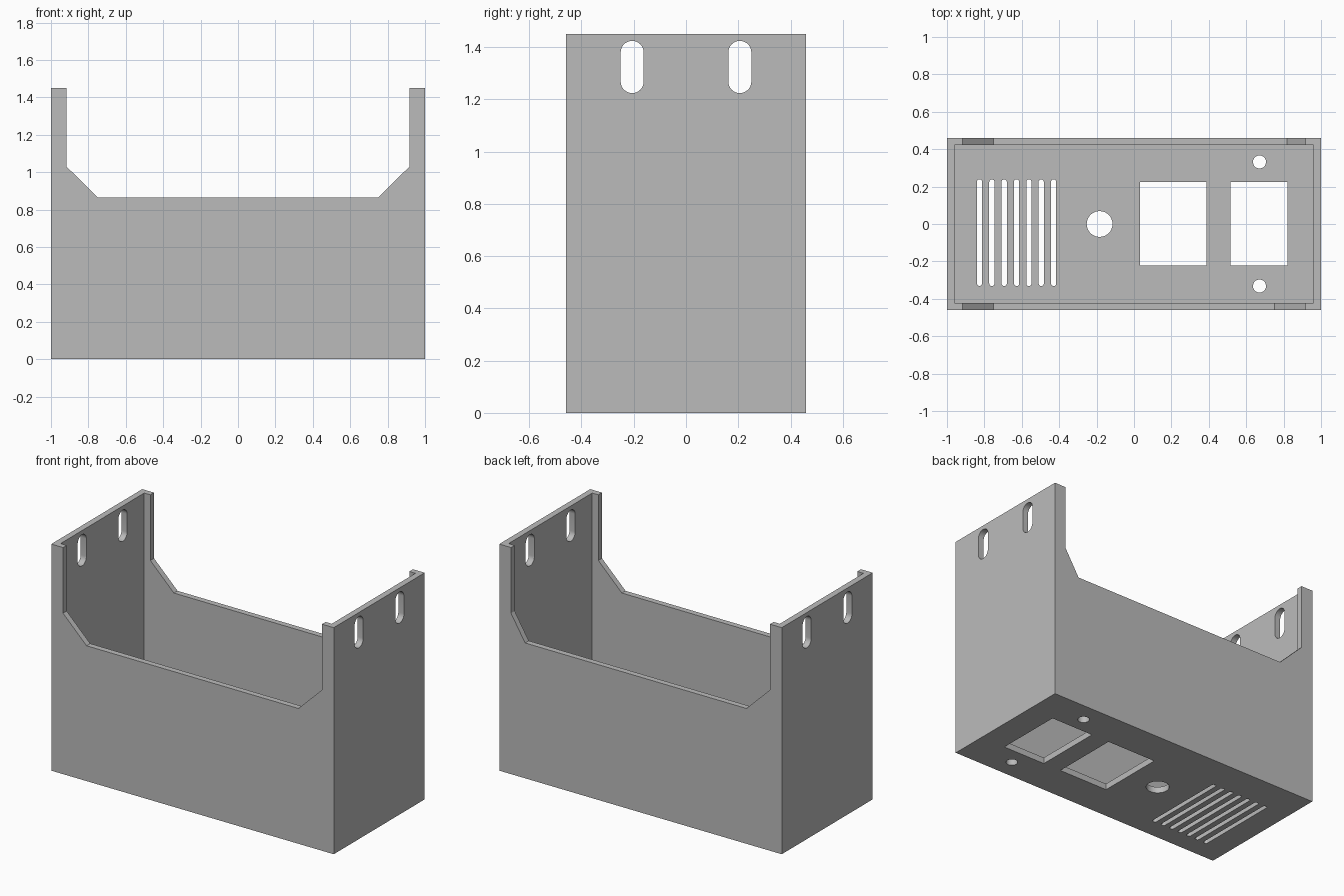
import bpy, bmesh, math
from mathutils import Vector

cube = bpy.data.objects.get("Cube")
if cube:
    bpy.data.objects.remove(cube, do_unlink=True)

HX, HY, HEIGHT, WALL = 1.0, 0.46, 1.45, 0.04

grey = bpy.data.materials.new("plain grey")
grey.use_nodes = True
grey.diffuse_color = (0.5, 0.5, 0.5, 1)
grey.node_tree.nodes["Principled BSDF"].inputs["Base Color"].default_value = (0.5, 0.5, 0.5, 1)


def prism(name, outline, axis, low, high):
    """Extrude a flat outline along one axis."""
    place = {"x": lambda a, b: Vector((low, a, b)),
             "y": lambda a, b: Vector((a, low, b)),
             "z": lambda a, b: Vector((a, b, low))}[axis]
    step = Vector([float(axis == k) for k in "xyz"]) * (high - low)
    bm = bmesh.new()
    face = bm.faces.new([bm.verts.new(place(a, b)) for a, b in outline])
    grown = bmesh.ops.extrude_face_region(bm, geom=[face], use_keep_orig=True)["geom"]
    bmesh.ops.translate(bm, vec=step, verts=[v for v in grown if isinstance(v, bmesh.types.BMVert)])
    bmesh.ops.recalc_face_normals(bm, faces=bm.faces)
    mesh = bpy.data.meshes.new(name)
    bm.to_mesh(mesh)
    bm.free()
    mesh.materials.append(grey)
    obj = bpy.data.objects.new(name, mesh)
    bpy.context.collection.objects.link(obj)
    return obj


def rect(x0, x1, y0, y1):
    return [(x0, y0), (x1, y0), (x1, y1), (x0, y1)]


def slot(cx, low, high, radius, steps=16):
    """Upright round-ended slot; a circle when low equals high."""
    points = []
    for start, cy in ((0, high), (math.pi, low)):
        for i in range(steps + 1):
            if low == high and i == steps:
                continue
            a = start + math.pi * i / steps
            points.append((cx + radius * math.cos(a), cy + radius * math.sin(a)))
    return points


def notch(left, right):
    """Wall opening with sloping lower corners."""
    top = HEIGHT + 0.2
    return [(-0.917, top), (-0.917, 1.03), (left, 0.866),
            (right, 0.866), (0.917, 1.03), (0.917, top)]


body = prism("enclosure_body", rect(-HX, HX, -HY, HY), "z", 0, HEIGHT)
cutters = []


def cut(name, outline, axis, low, high):
    cutters.append(prism(name, outline, axis, low, high))


# Open interior and the low front and back walls
cut("cavity", rect(-HX + WALL, HX - WALL, -HY + 0.037, HY - 0.037), "z", WALL, HEIGHT + 0.2)
cut("front_notch", notch(-0.75, 0.75), "y", -0.6, -0.3)
cut("back_notch", notch(-0.75, 0.817), "y", 0.3, 0.6)

# Mounting slots through both end walls
for y in (-0.206, 0.206):
    cut("mounting_slot", slot(y, 1.268, 1.38, 0.044), "x", -1.2, 1.2)

# Floor: vents, round hole, two windows and screw holes
for i in range(7):
    cut("vent", slot(-0.826 + 0.066 * i, -0.318, 0.225, 0.014, 8), "z", -0.1, 0.1)
cut("round_hole", slot(-0.184, 0, 0, 0.069), "z", -0.1, 0.1)
for x0, x1 in ((0.032, 0.387), (0.516, 0.822)):
    cut("window", rect(x0, x1, -0.221, 0.225), "z", -0.1, 0.1)
for y in (-0.332, 0.332):
    cut("screw_hole", slot(0.671, y, y, 0.035), "z", -0.1, 0.1)

# Carve the body, then discard the cutters
bpy.ops.object.select_all(action="DESELECT")
bpy.context.view_layer.objects.active = body
body.select_set(True)
for cutter in cutters:
    mod = body.modifiers.new(cutter.name, "BOOLEAN")
    mod.operation = "DIFFERENCE"
    mod.solver = "EXACT"
    mod.object = cutter
    bpy.ops.object.modifier_apply(modifier=mod.name)
    bpy.data.objects.remove(cutter, do_unlink=True)

bpy.ops.object.shade_smooth_by_angle(angle=math.radians(30))
